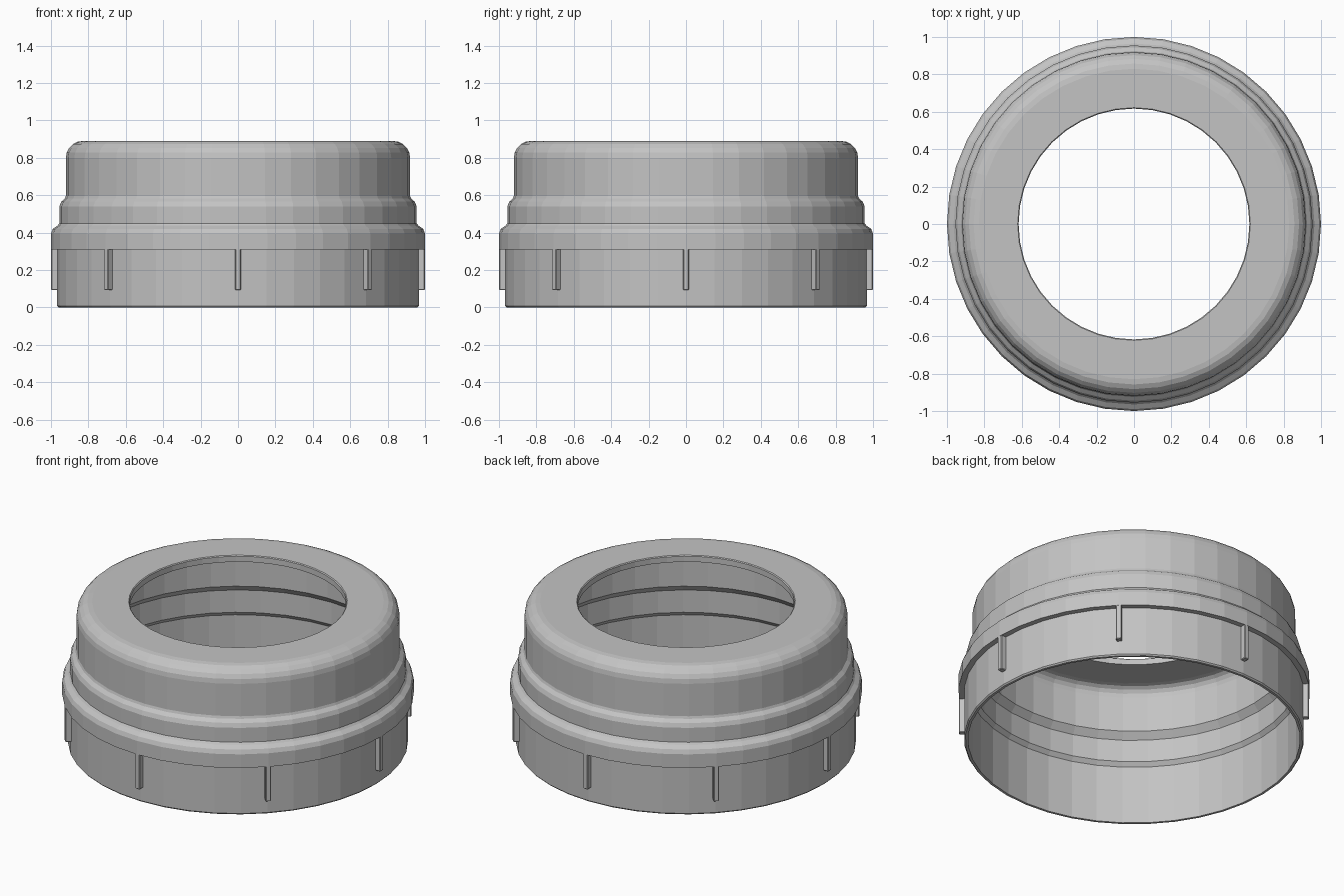
import bpy, bmesh, math
from mathutils import Matrix

SEGMENTS = 40
RIBS = 8

cube = bpy.data.objects.get("Cube")
if cube:
    bpy.data.objects.remove(cube, do_unlink=True)

grey = bpy.data.materials.new("plain grey plastic")
grey.use_nodes = True
grey.diffuse_color = (0.55, 0.55, 0.55, 1)
grey.node_tree.nodes["Principled BSDF"].inputs["Base Color"].default_value = grey.diffuse_color


def add_object(name, bm):
    bmesh.ops.recalc_face_normals(bm, faces=bm.faces)
    mesh = bpy.data.meshes.new(name)
    bm.to_mesh(mesh)
    bm.free()
    mesh.materials.append(grey)
    obj = bpy.data.objects.new(name, mesh)
    bpy.context.collection.objects.link(obj)
    return obj


def arc(cx, cz, radius, start, end, steps):
    """Points of a rounded corner, angles in degrees."""
    angles = [math.radians(start + (end - start) * i / steps) for i in range(steps + 1)]
    return [(cx + radius * math.cos(a), cz + radius * math.sin(a)) for a in angles]


def lathe(name, profile):
    """Turn a closed (radius, height) profile around the z axis."""
    bm = bmesh.new()
    rings = []
    for s in range(SEGMENTS):
        a = math.tau * s / SEGMENTS
        rings.append([bm.verts.new((r * math.cos(a), r * math.sin(a), z)) for r, z in profile])
    count = len(profile)
    for s in range(SEGMENTS):
        here, there = rings[s], rings[(s + 1) % SEGMENTS]
        for i in range(count):
            j = (i + 1) % count
            bm.faces.new((here[i], there[i], there[j], here[j]))
    return add_object(name, bm)


# Cap shell: skirt, collar, stepped shoulders, rounded top and open centre
outside = [(0.96, 0), (0.967, 0.008), (0.967, 0.31), (1.0, 0.31), (1.0, 0.395),
           (0.99, 0.42), (0.965, 0.437), (0.955, 0.45), (0.955, 0.54),
           (0.945, 0.565), (0.925, 0.583), (0.92, 0.597)]
outside += arc(0.83, 0.80, 0.09, 0, 90, 5)
opening = [(0.622, 0.89), (0.617, 0.885), (0.617, 0.85)]
inside = arc(0.83, 0.79, 0.06, 90, 0, 4)
inside += [(0.89, 0.57), (0.925, 0.53), (0.925, 0.39), (0.945, 0.365), (0.945, 0)]
lathe("cap_shell", outside + opening + inside)

# Grip ribs hanging below the collar
bm = bmesh.new()
for i in range(RIBS):
    place = (Matrix.Rotation(math.tau * i / RIBS, 4, "Z")
             @ Matrix.Translation((0.977, 0, 0.203))
             @ Matrix.Diagonal((0.044, 0.032, 0.222, 1)))
    bmesh.ops.create_cube(bm, size=1, matrix=place)
ribs = add_object("grip_ribs", bm)
bevel = ribs.modifiers.new("soft edges", "BEVEL")
bevel.width = 0.004
bevel.segments = 1
